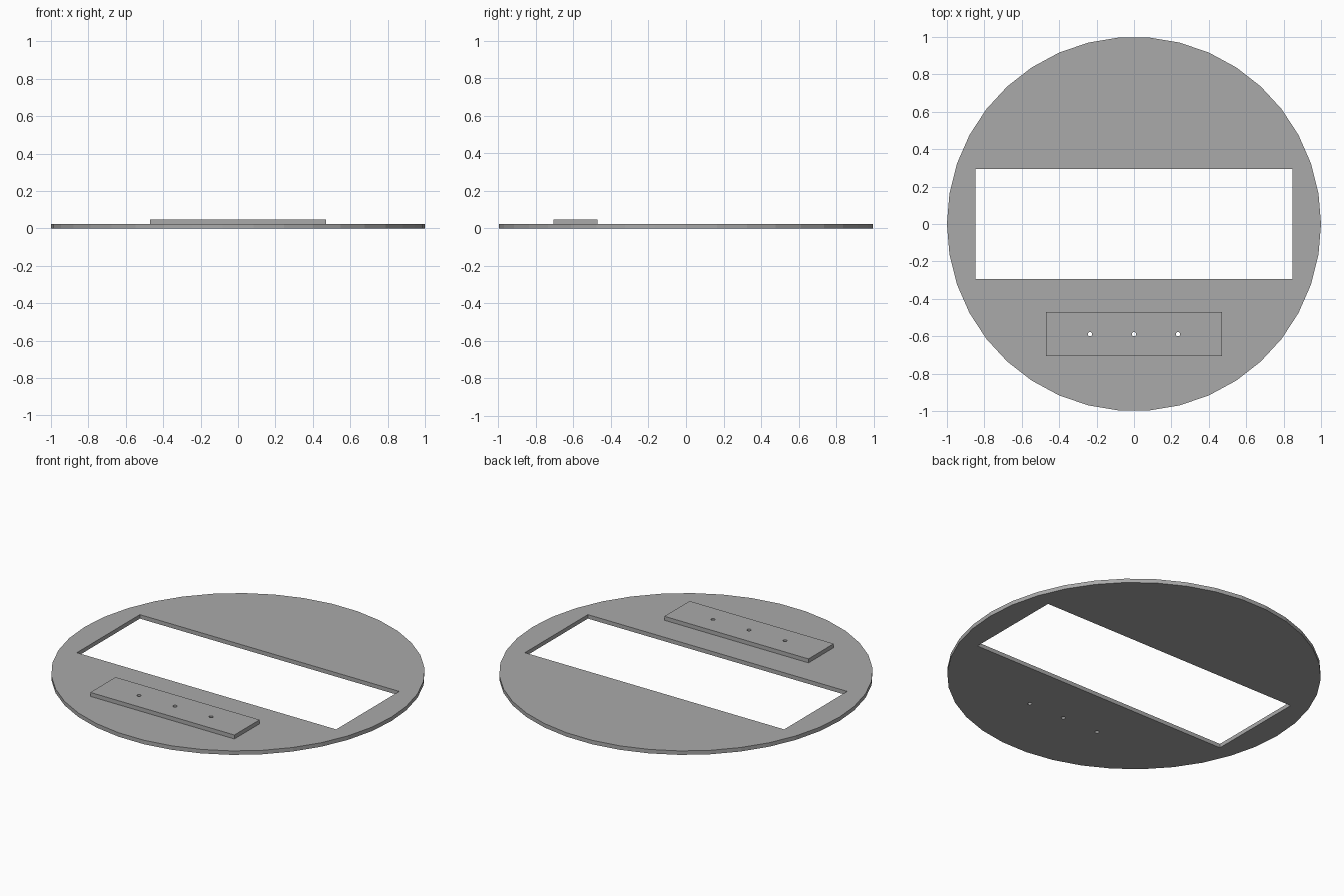
import bpy
import math

if "Cube" in bpy.data.objects:
    bpy.data.objects.remove(bpy.data.objects["Cube"])

U = 1 / 85          # one design unit
T = 2 * U           # sheet thickness

grey = bpy.data.materials.new("mid grey")
grey.diffuse_color = (0.4, 0.4, 0.4, 1)
grey.use_nodes = True
grey.node_tree.nodes["Principled BSDF"].inputs["Base Color"].default_value = grey.diffuse_color


def box(name, size, loc):
    bpy.ops.mesh.primitive_cube_add(size=1, location=loc)
    ob = bpy.context.object
    ob.name = name
    ob.scale = size
    bpy.ops.object.transform_apply(location=False, rotation=False, scale=True)
    return ob


def cylinder(name, radius, depth, loc, sides):
    # turned so that a corner lies on the x axis
    bpy.ops.mesh.primitive_cylinder_add(vertices=sides, radius=radius, depth=depth,
                                        location=loc, rotation=(0, 0, math.pi / 2))
    ob = bpy.context.object
    ob.name = name
    return ob


def cut(ob, cutter):
    mod = ob.modifiers.new("cut", 'BOOLEAN')
    mod.operation = 'DIFFERENCE'
    mod.solver = 'EXACT'
    mod.object = cutter
    cutter.hide_render = True
    cutter.hide_set(True)


# Round base sheet and the raised mounting plate near its front
base = cylinder("base_disc", 1, T, (0, 0, T / 2), 38)
plate = box("mounting_plate", (80 * U, 20 * U, T), (0, -50 * U, 1.5 * T))
for part in (base, plate):
    part.data.materials.append(grey)

# Wide rectangular opening through the disc
cut(base, box("opening_cutter", (144 * U, 50 * U, 6 * T), (0, 0, T)))

# Three screw holes through plate and disc
for i in (-1, 0, 1):
    hole = cylinder("screw_hole_cutter", U, 6 * T, (i * 20 * U, -50 * U, T), 12)
    cut(base, hole)
    cut(plate, hole)
